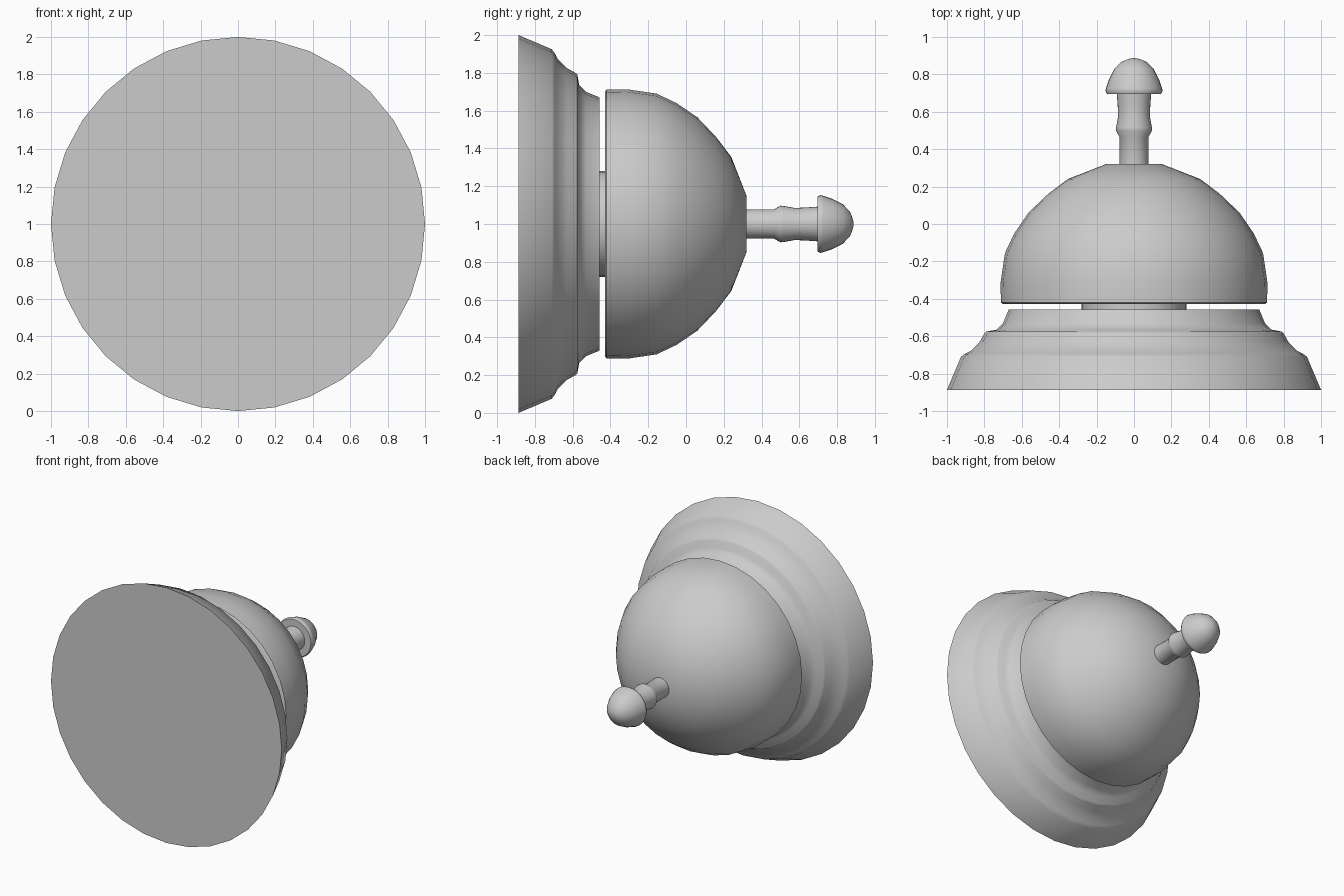
import bpy, bmesh, math

if "Cube" in bpy.data.objects:
    bpy.data.objects.remove(bpy.data.objects["Cube"])

SIDES = 32
AXIS_Z = 1.0


def lathe(name, profile):
    """Spin (radius, y) points round the y axis; close both ends with flat caps."""
    bm = bmesh.new()
    rings = []
    for r, y in profile:
        rings.append([bm.verts.new((r * math.cos(2 * math.pi * i / SIDES), y,
                                    AXIS_Z + r * math.sin(2 * math.pi * i / SIDES)))
                      for i in range(SIDES)])
    for a, b in zip(rings, rings[1:]):
        for i in range(SIDES):
            j = (i + 1) % SIDES
            bm.faces.new((a[i], a[j], b[j], b[i]))
    bm.faces.new(rings[0])
    bm.faces.new(rings[-1])
    bmesh.ops.recalc_face_normals(bm, faces=bm.faces)
    mesh = bpy.data.meshes.new(name)
    bm.to_mesh(mesh)
    bm.free()
    obj = bpy.data.objects.new(name, mesh)
    bpy.context.collection.objects.link(obj)
    bpy.ops.object.select_all(action='DESELECT')
    obj.select_set(True)
    bpy.context.view_layer.objects.active = obj
    bpy.ops.object.shade_smooth_by_angle(angle=math.radians(50))
    return obj


# stepped base
lathe("base", [(1.0, -0.887), (0.925, -0.71), (0.905, -0.695), (0.875, -0.68),
               (0.825, -0.63), (0.80, -0.585), (0.79, -0.575), (0.735, -0.565),
               (0.70, -0.53), (0.67, -0.457)])

# short neck between base and bell
lathe("neck", [(0.28, -0.457), (0.28, -0.425)])

# domed bell
lathe("bell", [(0.70, -0.429), (0.712, -0.42), (0.713, -0.31), (0.69, -0.155),
               (0.64, -0.05), (0.565, 0.06), (0.46, 0.16), (0.355, 0.24),
               (0.15, 0.32)])

# striker stem with collar
lathe("stem", [(0.077, 0.315), (0.077, 0.465), (0.097, 0.50), (0.096, 0.515),
               (0.085, 0.575), (0.087, 0.63), (0.092, 0.70)])

# push button
lathe("button", [(0.09, 0.695), (0.145, 0.695), (0.153, 0.712), (0.15, 0.725),
                 (0.133, 0.775), (0.105, 0.83), (0.065, 0.868), (0.03, 0.882),
                 (0.008, 0.887)])
